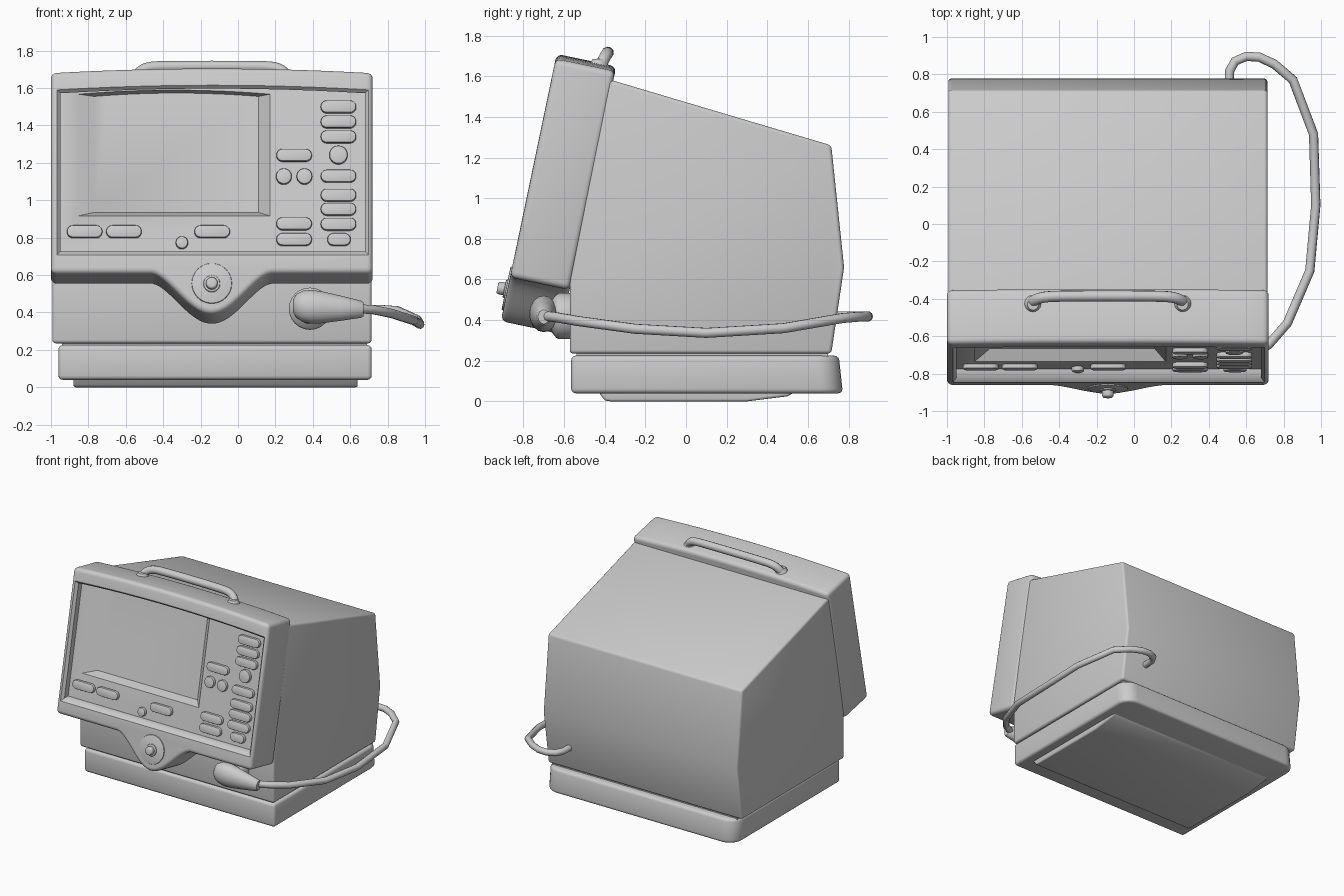
import bpy, bmesh
from math import sin, cos, pi, radians
from mathutils import Vector

if "Cube" in bpy.data.objects:
    bpy.data.objects.remove(bpy.data.objects["Cube"])

TILT = 0.206                      # backward lean of the front unit
S, C = sin(TILT), cos(TILT)
FRONT_Y = -0.994                  # where the leaning front plane meets z = 0


def tilted(x, z, w):
    """Point at front-plane position (x, z), pushed w deep behind the front plane."""
    return Vector((x, FRONT_Y + z / C * S + w * C, z - w * S))


def bake(obj):
    """Apply modifiers and shade smooth by angle."""
    deps = bpy.context.evaluated_depsgraph_get()
    mesh = bpy.data.meshes.new_from_object(obj.evaluated_get(deps))
    obj.modifiers.clear()
    obj.data = mesh
    mesh.shade_smooth()
    mesh.set_sharp_from_angle(angle=radians(38))
    return obj


def loft(name, rings, bevel=0.0, segments=3, cutters=()):
    """Skin a list of closed rings, cap the ends, then bevel and cut."""
    bm = bmesh.new()
    rows = [[bm.verts.new(p) for p in r] for r in rings]
    n = len(rows[0])
    for a, b in zip(rows, rows[1:]):
        for i in range(n):
            bm.faces.new((a[i], a[(i + 1) % n], b[(i + 1) % n], b[i]))
    bm.faces.new(rows[0])
    bm.faces.new(rows[-1])
    bmesh.ops.recalc_face_normals(bm, faces=bm.faces)
    mesh = bpy.data.meshes.new(name)
    bm.to_mesh(mesh)
    bm.free()
    obj = bpy.data.objects.new(name, mesh)
    bpy.context.collection.objects.link(obj)
    if bevel:
        m = obj.modifiers.new("bevel", 'BEVEL')
        m.width, m.segments, m.limit_method = bevel, segments, 'ANGLE'
        m.angle_limit, m.use_clamp_overlap = radians(40), False
    for c in cutters:
        m = obj.modifiers.new("cut", 'BOOLEAN')
        m.operation, m.solver, m.object = 'DIFFERENCE', 'EXACT', c
        c.hide_render = True
    bake(obj)
    for c in cutters:
        bpy.data.objects.remove(c)
    return obj


def side_prism(name, profile, x0, x1, bevel):
    return loft(name, [[(x, y, z) for y, z in profile] for x in (x0, x1)], bevel)


def tube(name, points, radius, kind='POLY'):
    cu = bpy.data.curves.new(name, 'CURVE')
    cu.dimensions, cu.bevel_depth, cu.bevel_resolution = '3D', radius, 3
    cu.use_fill_caps = True
    sp = cu.splines.new(kind)
    sp.points.add(len(points) - 1)
    for p, co in zip(sp.points, points):
        p.co = (*co, 1)
    if kind == 'NURBS':
        sp.use_endpoint_u, sp.order_u, sp.resolution_u = True, 3, 5
    src = bpy.data.objects.new(name, cu)
    bpy.context.collection.objects.link(src)
    deps = bpy.context.evaluated_depsgraph_get()
    mesh = bpy.data.meshes.new_from_object(src.evaluated_get(deps))
    bpy.data.objects.remove(src)
    obj = bpy.data.objects.new(name, mesh)
    bpy.context.collection.objects.link(obj)
    return bake(obj)


def pill(cx, cz, w, h, depth, n=10):
    """Stadium ring on the leaning panel; a circle when w == h."""
    r, half = h / 2, (w - h) / 2
    pts = []
    for side, start in ((1, -pi / 2), (-1, pi / 2)):
        for i in range(n + (half > 0)):
            a = start + pi * i / n
            pts.append(tilted(cx + side * half + r * cos(a), cz + r * sin(a), depth))
    return pts


def window(x0, x1, z0, z1, bow, w, n=12):
    """Rectangle with a slightly bowed top edge, z as seen from the front."""
    top = [(x1 + (x0 - x1) * i / n, z1 + bow * (1 - (2 * i / n - 1) ** 2)) for i in range(n + 1)]
    return [tilted(x, z + max(w, 0) * S, w) for x, z in [(x0, z0), (x1, z0)] + top]


# Main housing
side_prism("housing", [(-.39, 1.588), (.715, 1.26), (.778, .66), (.715, .235),
                       (-.572, .235), (-.572, .60)], -.993, .714, .018)

# Base, neck and foot plate
def base_ring(z, back, r=.11):
    pts = [(-.96, -.565, z), (.715, -.565, z)]
    for cx, start in ((.715 - r, 0), (-.96 + r, pi / 2)):
        pts += [(cx + r * cos(start + i * pi / 12), back - r + r * sin(start + i * pi / 12), z)
                for i in range(7)]
    return pts

loft("base", [base_ring(.04, .772), base_ring(.225, .752)], .022)
side_prism("neck", [(-.54, .20), (-.54, .25), (.70, .25), (.70, .20)], -.94, .69, 0)
side_prism("foot_plate", [(-.44, .06), (-.40, .004), (-.37, 0), (.30, 0), (.50, .025), (.56, .06)],
           -.88, .64, .012)

# Leaning front bezel: bowed top, bulge at the bottom for the dial
XL, XR, DIAL = -1.0, .72, -.14
outline = [(XR + (XL - XR) * i / 14, 1.685 + .025 * (1 - (i / 7 - 1) ** 2)) for i in range(15)]
outline.append((XL, .61))
for i in range(33):
    d = -.32 + .02 * i
    outline.append((DIAL + d, .61 - .215 * (.5 + .5 * cos(pi * d / .32)) ** .8))
outline.append((XR, .61))
f = .018
recess = loft("recess_cutter", [window(-.95 - f, .68 + f, .725 - f, 1.572 + f, .025, -.05),
                                window(-.95 - f, .68 + f, .725 - f, 1.572 + f, .025, 0),
                                window(-.95, .68, .725, 1.572, .025, .02),
                                window(-.95, .68, .725, 1.572, .025, .065)])
pit = loft("screen_cutter", [window(-.86, .175, .915, 1.568, .022, .06),
                             window(-.77, .11, .935, 1.555, .018, .13)])
loft("bezel", [[tilted(x, z, w) for x, z in outline] for w in (0, .30)], .03, 4, (recess, pit))

# Buttons: centre x, centre z, width, height
W, H = .19, .066
buttons = [(.537, z, W, H) for z in (1.502, 1.422, 1.342, 1.132, 1.03, .955, .875)]
buttons += [(.30, z, W, H) for z in (1.243, .877, .793)]
buttons += [(x, .835, W, H) for x in (-.82, -.61, -.138)]
buttons += [(.54, .793, .125, H), (.537, 1.245, .098, .098), (.245, 1.13, .084, .084),
            (.355, 1.13, .084, .084), (-.30, .776, .066, .066)]
for i, (x, z, w, h) in enumerate(buttons):
    loft(f"button_{i + 1}", [pill(x, z + .04 * S, w, h, d) for d in (.075, .04)], .008, 2)

# Dial plate and knob
loft("dial_plate", [pill(DIAL, .555, .215, .215, d, 16) for d in (.02, -.008)], .006, 2)
loft("dial_collar", [pill(DIAL, .552, .09, .09, d, 12) for d in (.0, -.016)], .006, 2)
loft("dial_knob", [pill(DIAL, .55, .062, .062, d, 12) for d in (.0, -.05)], .012, 3)

# Carrying handle on top
arc = [(.415, -.425, 1.635), (.40, -.41, 1.675), (.35, -.39, 1.71), (.25, -.385, 1.716)]
path = [(DIAL - x, y, z) for x, y, z in arc] + [(DIAL + x, y, z) for x, y, z in reversed(arc)]
tube("handle", path, .03, 'NURBS')
for i, sx in enumerate((-1, 1)):
    rings = [[(DIAL + sx * .40 + r * cos(a), -.43 + r * sin(a), z)
              for a in [k * pi / 8 for k in range(16)]]
             for r, z in ((.06, 1.63), (.045, 1.66), (.03, 1.685))]
    loft(f"handle_foot_{i + 1}", rings)

# Socket on the housing front, plug and cable
def socket_ring(r, y):
    return [(.385 + r * cos(k * pi / 12), y, .42 + r * sin(k * pi / 12)) for k in range(24)]

loft("socket", [socket_ring(.113, -.56), socket_ring(.113, -.635), socket_ring(.08, -.66),
                socket_ring(.07, -.70)], .01, 2)

plug = [(.295, .035), (.31, .062), (.345, .083), (.39, .09), (.45, .085), (.55, .067), (.66, .045),
        (.672, .035)]
loft("plug", [[(x, -.70 + .8 * r * cos(k * pi / 8), .435 - .05 * (x - .3) + r * sin(k * pi / 8))
               for k in range(16)] for x, r in plug])

tube("cable", [(.64, -.69, .42), (.72, -.645, .415), (.82, -.53, .395), (.94, -.25, .357),
               (.972, .10, .337), (.96, .48, .36), (.85, .77, .41), (.75, .855, .417),
               (.67, .892, .418), (.60, .896, .418), (.54, .87, .418), (.512, .82, .418),
               (.508, .72, .418)], .025)
